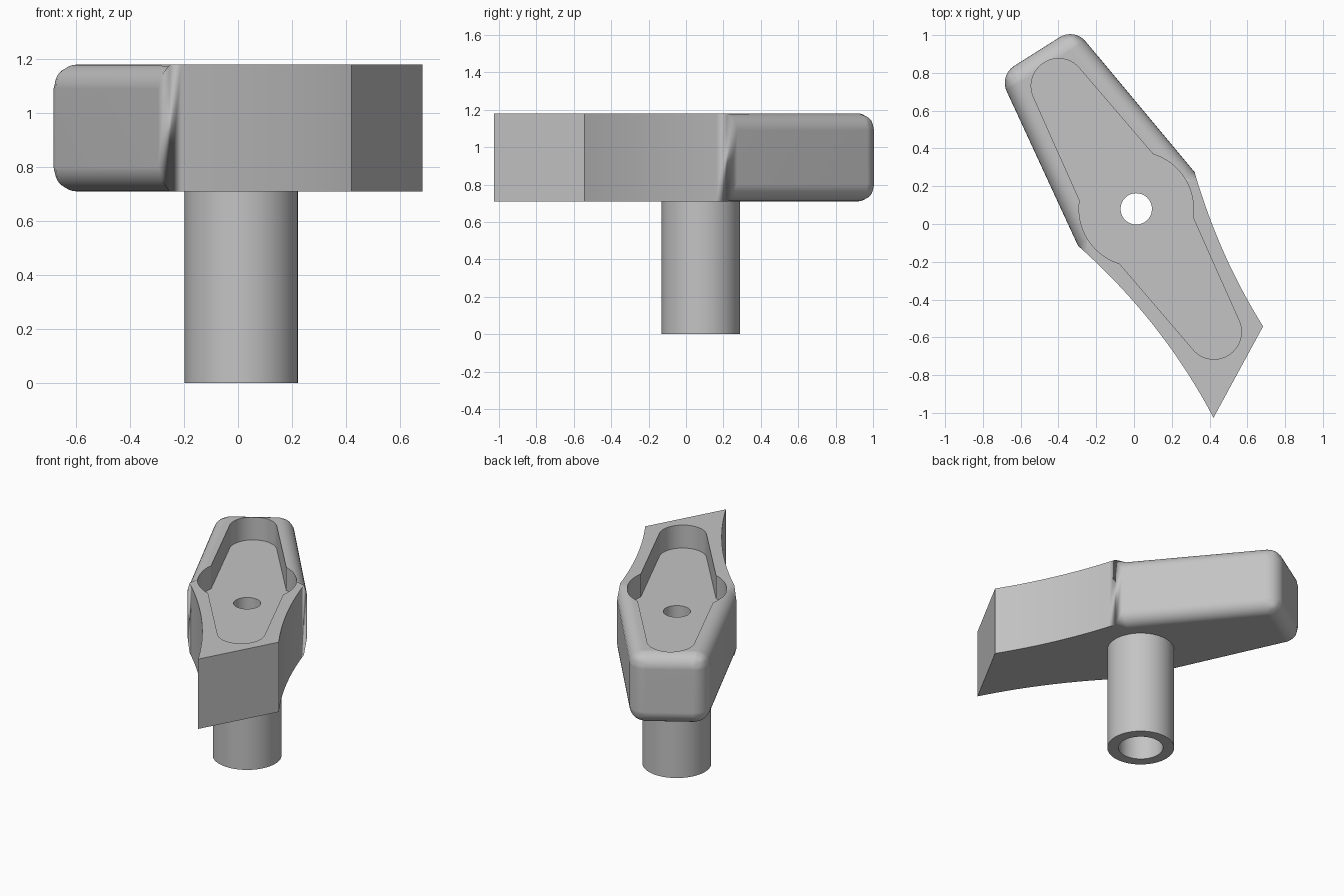
import bpy, bmesh, math
from mathutils import Matrix, Vector

cube = bpy.data.objects.get("Cube")
if cube:
    bpy.data.objects.remove(cube, do_unlink=True)

# The handle is built along its own axis, then turned and placed
PLACE = Matrix.Translation((0.012, 0.08, 0)) @ Matrix.Rotation(math.radians(32.3), 4, 'Z')
BOTTOM, TOP, FLOOR = 0.71, 1.18, 1.025
FILLET, BORE = 0.09, 0.083

grey = bpy.data.materials.new("plain grey")
grey.use_nodes = True
grey.diffuse_color = (0.55, 0.55, 0.55, 1)
grey.node_tree.nodes["Principled BSDF"].inputs["Base Color"].default_value = grey.diffuse_color


def prism(bm, outline, z0, z1):
    low = [bm.verts.new((x, y, z0)) for x, y in outline]
    high = [bm.verts.new((x, y, z1)) for x, y in outline]
    bm.faces.new(low[::-1])
    bm.faces.new(high)
    n = len(low)
    for i in range(n):
        j = (i + 1) % n
        bm.faces.new((low[i], low[j], high[j], high[i]))


def make_object(name, bm):
    bmesh.ops.recalc_face_normals(bm, faces=bm.faces)
    mesh = bpy.data.meshes.new(name)
    bm.to_mesh(mesh)
    bm.free()
    obj = bpy.data.objects.new(name, mesh)
    bpy.context.collection.objects.link(obj)
    obj.matrix_world = PLACE
    mesh.materials.append(grey)
    return obj


def arc(cy, r, a0, a1, n):
    return [(r * math.cos(a0 + (a1 - a0) * i / n), cy + r * math.sin(a0 + (a1 - a0) * i / n))
            for i in range(n + 1)]


def activate(obj):
    bpy.ops.object.select_all(action='DESELECT')
    obj.select_set(True)
    bpy.context.view_layer.objects.active = obj


def cut(obj, cutter):
    activate(obj)
    mod = obj.modifiers.new("cut", 'BOOLEAN')
    mod.operation, mod.solver, mod.object = 'DIFFERENCE', 'EXACT', cutter
    cutter.hide_render = True
    bpy.context.view_layer.update()
    bpy.ops.object.modifier_apply(modifier=mod.name)
    bpy.data.objects.remove(cutter, do_unlink=True)


def smooth(obj):
    activate(obj)
    bpy.ops.object.shade_smooth_by_angle(angle=math.radians(20))
    mod = obj.modifiers.new("even_shading", 'WEIGHTED_NORMAL')
    mod.keep_sharp = True


# Handle: straight taper to the back, hollow curve to the front
BACK, FRONT, WIDE, NARROW = 0.985, -1.35, 0.365, 0.235
side = [(NARROW, BACK)]
STEPS = 24
for i in range(STEPS + 1):
    y = FRONT * i / STEPS
    side.append((NARROW + (WIDE - NARROW) * (1 + y / 0.9) ** 2, y))
outline = [(-x, y) for x, y in side] + side[::-1]

bm = bmesh.new()
prism(bm, outline, BOTTOM, TOP)
rounded = []
for e in bm.edges:
    a, b = (v.co for v in e.verts)
    upright = abs(a.z - b.z) > 0.1
    at_back = min(a.y, b.y) > BACK - 0.01
    at_front = max(a.y, b.y) < FRONT + 0.01
    if (upright and at_back) or not (upright or at_front):
        rounded.append(e)
bmesh.ops.bevel(bm, geom=rounded, offset=FILLET, segments=8, profile=0.5,
                affect='EDGES', clamp_overlap=False)

# Slanted flat front end
p, q = Vector((0.247, -0.878, 1)), Vector((-0.22, -1.139, 1))
normal = (q - p).cross(Vector((0, 0, 1)))
if normal.y > 0:
    normal.negate()
res = bmesh.ops.bisect_plane(bm, geom=bm.verts[:] + bm.edges[:] + bm.faces[:],
                             plane_co=p, plane_no=normal, clear_outer=True)
rim = [g for g in res["geom_cut"] if isinstance(g, bmesh.types.BMEdge)]
bmesh.ops.contextual_create(bm, geom=rim)
handle = make_object("handle", bm)

# Pocket: two narrow round ends joined by a wide round middle
half = math.atan2(0.198, 0.23)
lean = math.radians(8)
quarter = arc(0, 0.303, -half, half, 20) + arc(0.77, 0.145, lean, math.pi - lean, 28)
pocket = quarter + [(-x, -y) for x, y in quarter]
bm = bmesh.new()
prism(bm, pocket, FLOOR, TOP + 0.2)
cut(handle, make_object("pocket_cutter", bm))

# Screw hole
bm = bmesh.new()
prism(bm, arc(0, BORE, 0, math.tau, 48)[:-1], BOTTOM - 0.1, TOP + 0.1)
cut(handle, make_object("hole_cutter", bm))
smooth(handle)

# Hollow stem
bm = bmesh.new()
prism(bm, arc(0, 0.21, 0, math.tau, 64)[:-1], 0, BOTTOM + 0.01)
stem = make_object("stem", bm)
bm = bmesh.new()
prism(bm, arc(0, 0.14, 0, math.tau, 64)[:-1], -0.1, BOTTOM + 0.1)
cut(stem, make_object("bore_cutter", bm))
smooth(stem)
